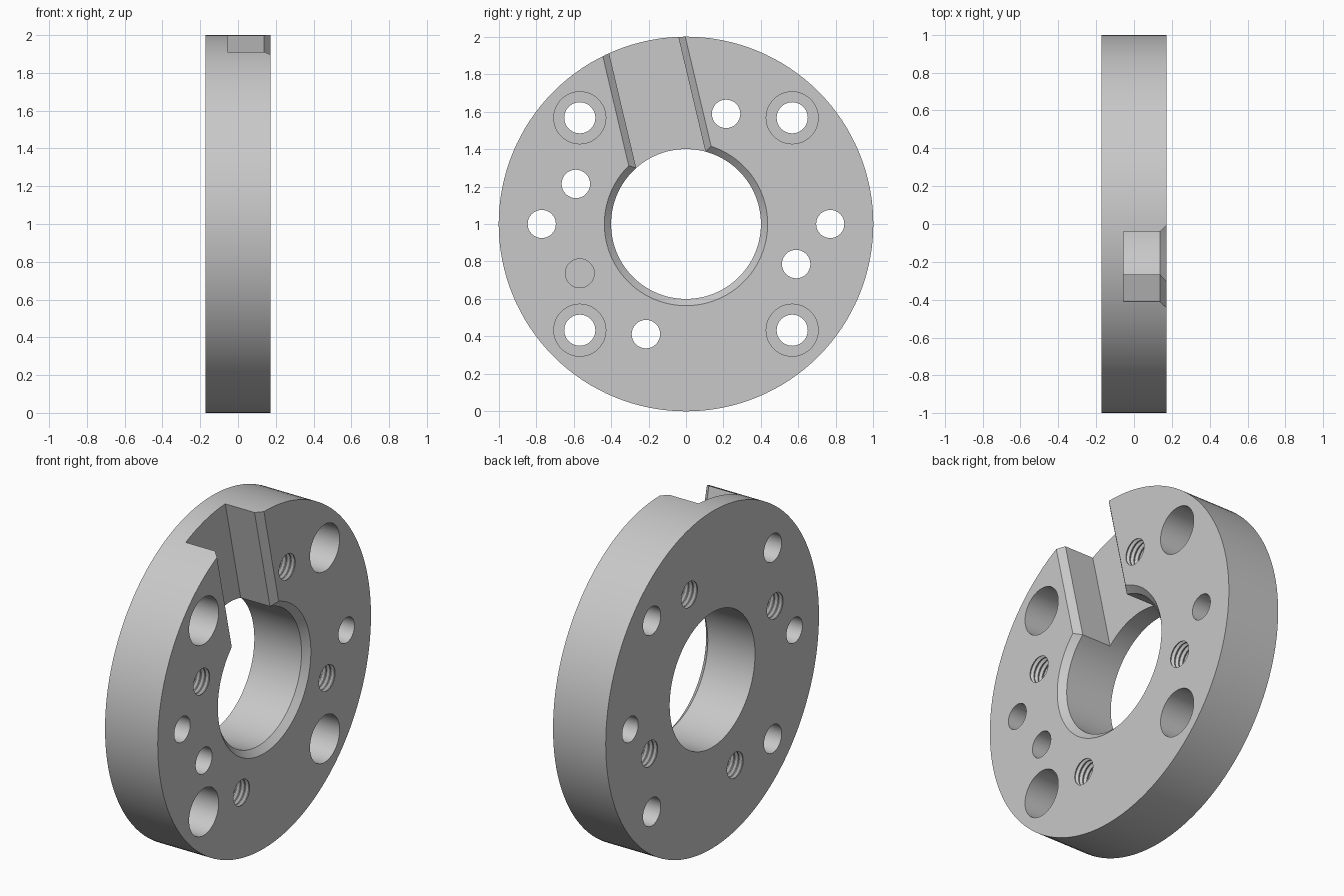
import bpy
import bmesh
from math import cos, sin, tau, radians
from mathutils import Matrix

cube = bpy.data.objects.get("Cube")
if cube:
    bpy.data.objects.remove(cube, do_unlink=True)

HALF = 0.173        # half thickness of the disc
OUT = HALF + 0.05   # cutters overshoot both faces
CHAMFER = 0.036

steel = bpy.data.materials.new("grey_steel")
steel.use_nodes = True
colour = (0.58, 0.58, 0.58, 1)
steel.diffuse_color = colour
steel.node_tree.nodes["Principled BSDF"].inputs["Base Color"].default_value = colour


def add_object(name, bm):
    bmesh.ops.recalc_face_normals(bm, faces=bm.faces)
    mesh = bpy.data.meshes.new(name)
    bm.to_mesh(mesh)
    bm.free()
    mesh.materials.append(steel)
    obj = bpy.data.objects.new(name, mesh)
    bpy.context.collection.objects.link(obj)
    return obj


def lathe(name, profile, y=0, z=1, sides=48):
    """Closed solid turned about an x-parallel axis; profile is (x, radius)."""
    bm = bmesh.new()
    rings = []
    for x, r in profile:
        rings.append([bm.verts.new((x, y + r * cos(tau * i / sides),
                                    z + r * sin(tau * i / sides)))
                      for i in range(sides)])
    for a, b in zip(rings, rings[1:]):
        for i in range(sides):
            j = (i + 1) % sides
            bm.faces.new((a[i], a[j], b[j], b[i]))
    bm.faces.new(rings[0])
    bm.faces.new(rings[-1])
    return add_object(name, bm)


def slot(name, half_width, floor, angle):
    """Radial channel with chamfered upper edges, running from the bore out."""
    wide = half_width + CHAMFER
    side = [(half_width, floor), (half_width, HALF - CHAMFER),
            (wide, HALF), (wide, OUT)]
    section = side + [(-w, x) for w, x in reversed(side)]
    bm = bmesh.new()
    face = bm.faces.new([bm.verts.new((x, w, 0)) for w, x in section])
    ext = bmesh.ops.extrude_face_region(bm, geom=[face])
    moved = [v for v in ext["geom"] if isinstance(v, bmesh.types.BMVert)]
    bmesh.ops.translate(bm, verts=moved, vec=(0, 0, 1.2))
    turn = Matrix.Translation((0, 0, 1)) @ Matrix.Rotation(angle, 4, "X")
    bmesh.ops.transform(bm, matrix=turn, verts=bm.verts)
    return add_object(name, bm)


# Main disc
disc = lathe("flange_disc", [(-HALF, 1), (HALF, 1)], sides=128)

# Central bore, chamfered on the slotted face, and the radial slot
bore = 0.4
cutters = [
    lathe("bore_cutter", [(-OUT, bore), (HALF - CHAMFER, bore),
                          (HALF, bore + CHAMFER), (OUT, bore + CHAMFER)], sides=96),
    slot("slot_cutter", 0.19, -0.055, radians(13.3)),
]

# Counterbored bolt holes
step = HALF - 0.21
for y in (-0.567, 0.567):
    for z in (-0.567, 0.567):
        cutters.append(lathe("bolt_hole_cutter", [(-OUT, 0.083), (step, 0.083),
                                                  (step, 0.139), (OUT, 0.139)], y, 1 + z))

# Plain dowel holes and one blind hole
for y in (-0.77, 0.77):
    cutters.append(lathe("dowel_hole_cutter", [(-OUT, 0.075), (OUT, 0.075)], y))
cutters.append(lathe("blind_hole_cutter", [(-0.03, 0.077), (OUT, 0.077)], -0.567, 0.737))

# Threaded holes: ridged profile, one groove per pitch
turns = 12
pitch = 2 * HALF / turns
thread = [(-OUT, 0.076)]
for k in range(turns):
    x = -HALF + pitch * k
    thread += [(x + pitch * 0.1, 0.076), (x + pitch * 0.45, 0.09),
               (x + pitch * 0.55, 0.09), (x + pitch * 0.9, 0.076)]
thread.append((OUT, 0.076))
for y, z in ((0.214, 0.588), (-0.588, 0.214), (0.588, -0.214), (-0.214, -0.588)):
    cutters.append(lathe("threaded_hole_cutter", thread, y, 1 + z, sides=32))

# Cut everything out of the disc
for cutter in cutters:
    cutter.hide_render = True
    cut = disc.modifiers.new(cutter.name, "BOOLEAN")
    cut.operation = "DIFFERENCE"
    cut.solver = "EXACT"
    cut.object = cutter
bpy.context.view_layer.update()
graph = bpy.context.evaluated_depsgraph_get()
result = bpy.data.meshes.new_from_object(disc.evaluated_get(graph))
disc.modifiers.clear()
disc.data = result
for cutter in cutters:
    bpy.data.objects.remove(cutter, do_unlink=True)

# Smooth round walls, crisp edges
for obj in bpy.context.selected_objects:
    obj.select_set(False)
disc.select_set(True)
bpy.context.view_layer.objects.active = disc
bpy.ops.object.shade_smooth_by_angle(angle=radians(30))
